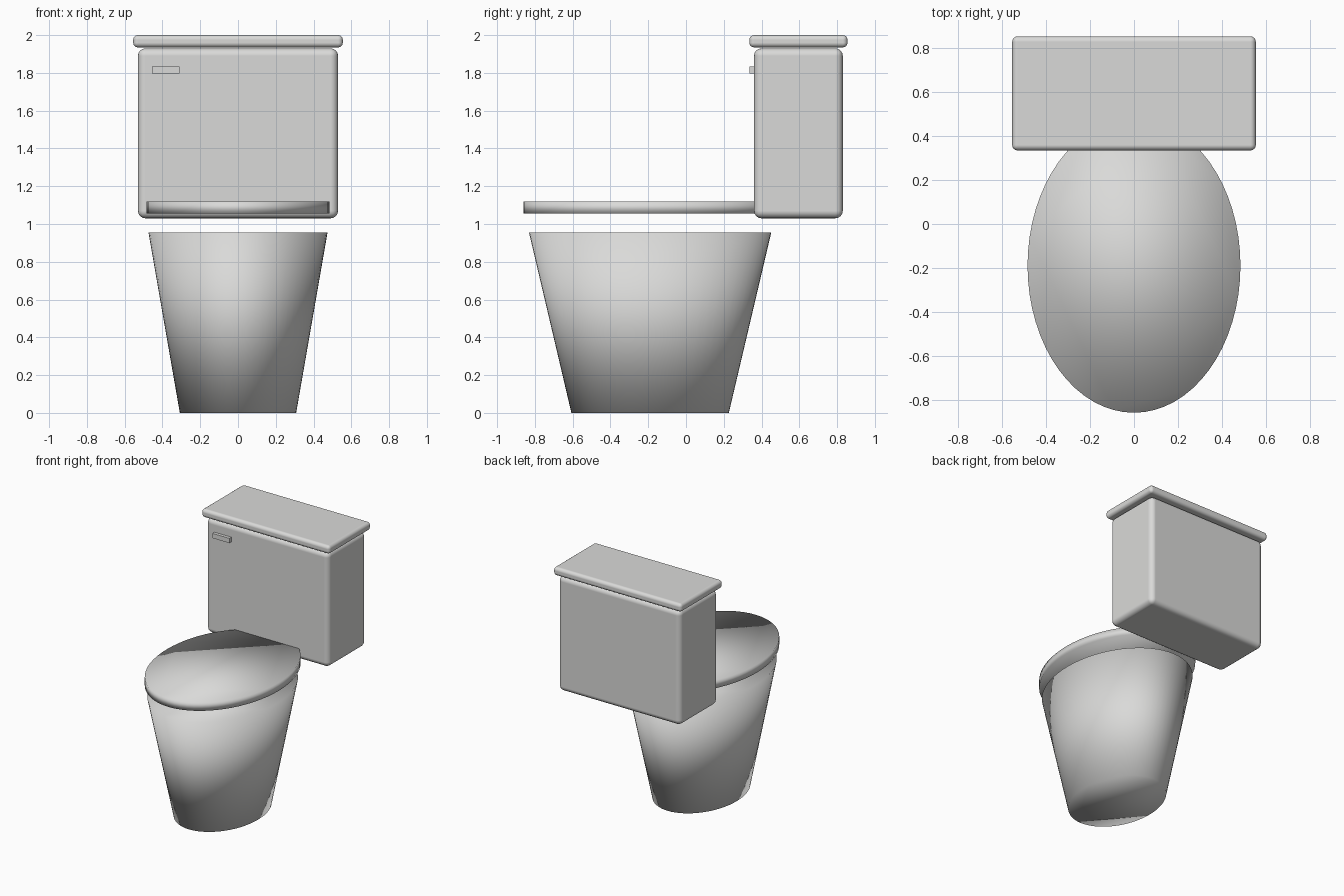
import bpy

cube = bpy.data.objects.get("Cube")
if cube:
    bpy.data.objects.remove(cube, do_unlink=True)

# One ceramic colour for every part
ceramic = bpy.data.materials.new("white ceramic")
ceramic.use_nodes = True
colour = (0.7, 0.7, 0.69, 1)
ceramic.diffuse_color = colour
ceramic.node_tree.nodes["Principled BSDF"].inputs["Base Color"].default_value = colour


def finish(name):
    ob = bpy.context.object
    ob.name = name
    ob.data.materials.append(ceramic)
    bpy.ops.object.transform_apply(location=False, rotation=False, scale=True)
    return ob


def box(name, low, high, bevel=0):
    centre = [(a + b) / 2 for a, b in zip(low, high)]
    bpy.ops.mesh.primitive_cube_add(size=1, location=centre)
    bpy.context.object.scale = [b - a for a, b in zip(low, high)]
    ob = finish(name)
    if bevel:
        bpy.ops.object.shade_smooth()
        mod = ob.modifiers.new("rounded edges", 'BEVEL')
        mod.width = bevel
        mod.segments = 4
        mod.harden_normals = True
    return ob


def oval(name, bottom, top, z0, z1, stretch):
    # Elliptical drum, fully smooth so the caps blend into the wall
    bpy.ops.mesh.primitive_cone_add(vertices=64, radius1=bottom, radius2=top,
                                    depth=z1 - z0, location=(0, -0.19, (z0 + z1) / 2))
    bpy.context.object.scale.y = stretch
    finish(name)
    bpy.ops.object.shade_smooth()


# Bowl and closed seat lid
oval("bowl", 0.308, 0.474, 0, 0.955, 1.353)
oval("seat_lid", 0.485, 0.485, 1.055, 1.12, 1.381)

# Cistern, its lid and the flush lever
box("tank", (-0.53, 0.36, 1.03), (0.53, 0.83, 1.93), 0.04)
box("tank_lid", (-0.555, 0.335, 1.935), (0.555, 0.855, 2), 0.025)
box("flush_lever", (-0.455, 0.335, 1.798), (-0.31, 0.38, 1.835))
